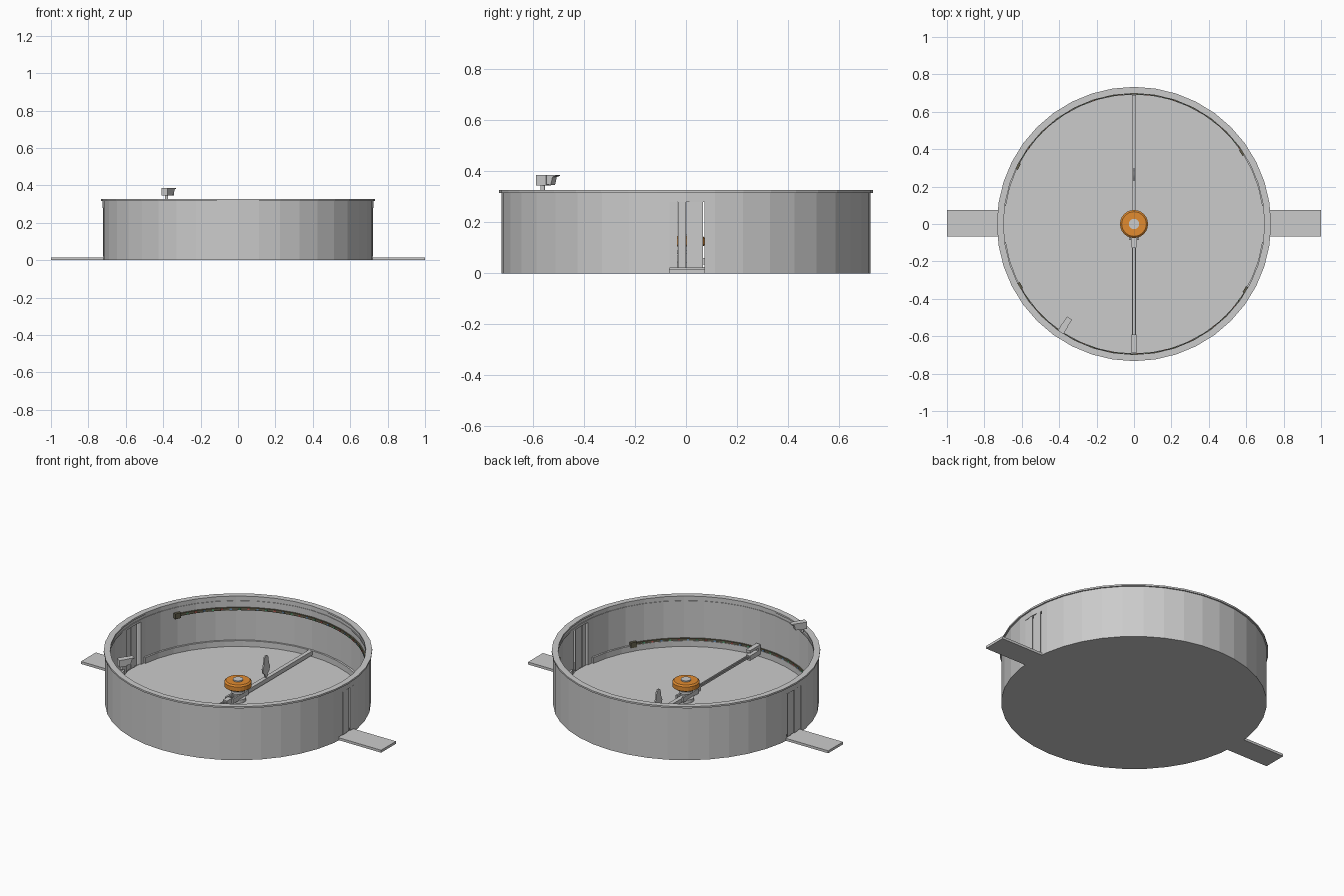
import bpy, bmesh, math
from mathutils import Matrix, Vector

if "Cube" in bpy.data.objects:
    bpy.data.objects.remove(bpy.data.objects["Cube"])

SEG = 40


def material(name, rgb):
    m = bpy.data.materials.new(name)
    m.diffuse_color = (*rgb, 1)
    m.use_nodes = True
    m.node_tree.nodes["Principled BSDF"].inputs["Base Color"].default_value = m.diffuse_color
    return m


def finish(name, bm, mat=None):
    bmesh.ops.recalc_face_normals(bm, faces=bm.faces)
    me = bpy.data.meshes.new(name)
    bm.to_mesh(me)
    bm.free()
    ob = bpy.data.objects.new(name, me)
    bpy.context.collection.objects.link(ob)
    if mat:
        me.materials.append(mat)
    return ob


def lathe(name, profile, seg=SEG, start=0, end=360, mat=None):
    """Sweep a closed (radius, z) section round z; part sweeps get end caps."""
    bm = bmesh.new()
    full = end - start >= 360
    n = seg if full else seg + 1
    rings = []
    for i in range(n):
        a = math.radians(start + (end - start) * i / seg)
        rings.append([bm.verts.new((r * math.cos(a), r * math.sin(a), z)) for r, z in profile])
    k = len(profile)
    for i in range(seg):
        a, b = rings[i], rings[(i + 1) % n]
        for j in range(k):
            bm.faces.new((a[j], b[j], b[(j + 1) % k], a[(j + 1) % k]))
    if not full:
        bm.faces.new(rings[0])
        bm.faces.new(rings[-1])
    return finish(name, bm, mat)


def ring(name, r0, r1, z0, z1, **kw):
    return lathe(name, [(r0, z0), (r1, z0), (r1, z1), (r0, z1)], **kw)


def box(name, x0, x1, y0, y1, z0, z1, mat=None):
    bm = bmesh.new()
    size = Matrix.Diagonal((x1 - x0, y1 - y0, z1 - z0, 1))
    mid = Matrix.Translation(((x0 + x1) / 2, (y0 + y1) / 2, (z0 + z1) / 2))
    bmesh.ops.create_cube(bm, size=1, matrix=mid @ size)
    return finish(name, bm, mat)


def cylinder(name, r, z0, z1, x=0, y=0, seg=16, mat=None):
    bm = bmesh.new()
    bmesh.ops.create_cone(bm, cap_ends=True, segments=seg, radius1=r, radius2=r, depth=z1 - z0,
                          matrix=Matrix.Translation((x, y, (z0 + z1) / 2)))
    return finish(name, bm, mat)


def prism(name, outline, half, place=Matrix()):
    """Extrude a (y, z) outline along x by +-half."""
    bm = bmesh.new()
    a = [bm.verts.new((-half, y, z)) for y, z in outline]
    b = [bm.verts.new((half, y, z)) for y, z in outline]
    bm.faces.new(a)
    bm.faces.new(b)
    for i in range(len(a)):
        j = (i + 1) % len(a)
        bm.faces.new((a[i], a[j], b[j], b[i]))
    bm.transform(place)
    return finish(name, bm)


orange = material("orange", (0.75, 0.26, 0.03))
dark = material("dark_strip", (0.12, 0.11, 0.07))
lamps = [material("lamp_red", (0.6, 0.12, 0.1)), material("lamp_green", (0.1, 0.4, 0.2)),
         material("lamp_blue", (0.15, 0.3, 0.5))]

# arena wall with two doorways, base, kerb and top rim
wall = ring("wall", 0.703, 0.725, 0.0, 0.32)
cutter = box("doorway_cutter", -1.2, 1.2, -0.065, 0.072, 0.015, 0.28)
cutter.hide_render = True
cutter.hide_viewport = True
cut = wall.modifiers.new("doorways", "BOOLEAN")
cut.operation = "DIFFERENCE"
cut.solver = "EXACT"
cut.object = cutter
cylinder("floor", 0.71, 0.0, 0.025, seg=SEG)
for start in (8, 188):
    ring("kerb", 0.692, 0.706, 0.02, 0.06, seg=20, start=start, end=start + 164)
ring("top_rim", 0.698, 0.733, 0.316, 0.326)
ring("inner_ledge", 0.70, 0.708, 0.29, 0.297)

# ramps and strip curtains in both doorways
for s in (-1, 1):
    box("ramp", min(s * 0.70, s), max(s * 0.70, s), -0.066, 0.075, 0, 0.015)
    for i in range(4):
        y = -0.065 + i * 0.033
        x = s * (0.716 + 0.004 * (i % 2))
        box("curtain_strip", x - 0.002, x + 0.002, y, y + 0.032, 0.02, 0.28)

# lamp strips: high on the back wall, low on the front wall
for start, end, z in ((32, 155, 0.25), (207, 331, 0.065)):
    ring("lamp_strip", 0.694, 0.705, z - 0.008, z + 0.008, seg=24, start=start, end=end, mat=dark)
    for i in range(30):
        a = start + 3 + (end - start - 6) * i / 29
        ring("lamp", 0.691, 0.696, z - 0.004, z + 0.004, seg=1, start=a, end=a + 1, mat=lamps[i % 3])
    for a in (start, end - 3):
        ring("strip_end", 0.685, 0.705, z - 0.016, z + 0.016, seg=1, start=a, end=a + 3, mat=dark)

# central hub with orange knob
cylinder("hub_base", 0.045, 0.025, 0.045)
cylinder("hub_post", 0.028, 0.04, 0.153)
lathe("hub_knob", [(0.026, 0.105), (0.066, 0.105), (0.075, 0.112), (0.075, 0.138),
                   (0.066, 0.146), (0.026, 0.146)], seg=24, mat=orange)
cylinder("hub_collar", 0.04, 0.075, 0.09)

# back beam carrying an upright leaf-shaped vane
box("back_beam", -0.012, 0.012, 0.03, 0.69, 0.035, 0.06)
half = [(0.006, 0.06), (0.012, 0.08), (0.03, 0.095), (0.034, 0.12), (0.024, 0.14),
        (0.02, 0.165), (0.016, 0.185), (0.006, 0.192)]
leaf = [(0.265 + w, z) for w, z in half] + [(0.265 - w, z) for w, z in reversed(half)]
prism("vane", leaf, 0.004)

# front arm: twin rods, hub clamp and forked end bracket
for s in (-1, 1):
    box("arm_rod", s * 0.008 - 0.003, s * 0.008 + 0.003, -0.60, -0.03, 0.056, 0.064)
    box("clamp_cheek", s * 0.022 - 0.005, s * 0.022 + 0.005, -0.085, 0.06, 0.04, 0.07)
box("arm_clamp", -0.014, 0.014, -0.125, -0.075, 0.04, 0.07)
box("bracket_back", -0.014, 0.014, -0.69, -0.67, 0.04, 0.10)
box("bracket_top", -0.014, 0.014, -0.69, -0.59, 0.084, 0.10)
box("bracket_bottom", -0.014, 0.014, -0.69, -0.59, 0.04, 0.068)

# camera on the rim, aimed at the centre
place = Matrix.Translation((-0.39, -0.575, 0)) @ Matrix.Rotation(math.radians(-32), 4, "Z")
prism("camera_body", [(-0.005, 0.345), (0.042, 0.345), (0.042, 0.386), (-0.005, 0.386)], 0.018, place)
prism("camera_hood", [(0.042, 0.350), (0.062, 0.346), (0.07, 0.378), (0.085, 0.382),
                      (0.085, 0.386), (0.042, 0.386)], 0.016, place)
p = place @ Vector((0.0, 0.015, 0))
cylinder("camera_post", 0.009, 0.324, 0.347, p.x, p.y, seg=12)
